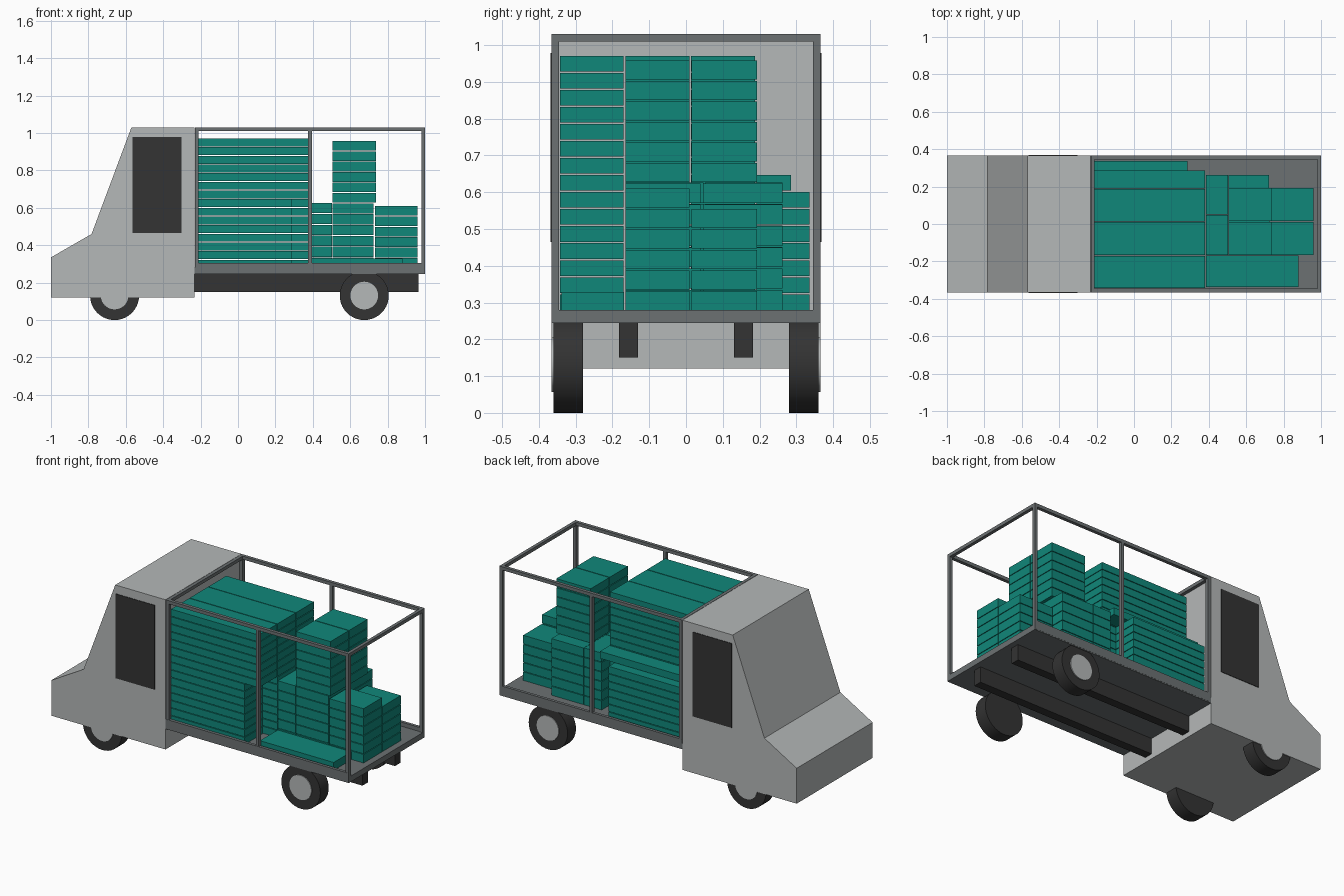
import bpy, bmesh, math
from mathutils import Matrix, Vector

if "Cube" in bpy.data.objects:
    bpy.data.objects.remove(bpy.data.objects["Cube"])


def material(name, rgb):
    m = bpy.data.materials.new(name)
    m.diffuse_color = (*rgb, 1)
    m.use_nodes = True
    m.node_tree.nodes["Principled BSDF"].inputs["Base Color"].default_value = m.diffuse_color
    return m


PAINT = material("cab_light_grey", (0.46, 0.48, 0.48))
FRAME = material("frame_grey", (0.15, 0.165, 0.17))
DARK = material("dark_rubber", (0.033, 0.033, 0.033))
TEAL = material("teal_cargo", (0.005, 0.245, 0.195))


def finish(name, bm, mat):
    bmesh.ops.recalc_face_normals(bm, faces=bm.faces)
    me = bpy.data.meshes.new(name)
    bm.to_mesh(me)
    bm.free()
    me.materials.append(mat)
    ob = bpy.data.objects.new(name, me)
    bpy.context.collection.objects.link(ob)
    return ob


def add_box(bm, x0, x1, y0, y1, z0, z1):
    c = Vector(((x0 + x1) / 2, (y0 + y1) / 2, (z0 + z1) / 2))
    mat = Matrix.Translation(c) @ Matrix.Diagonal((x1 - x0, y1 - y0, z1 - z0, 1))
    bmesh.ops.create_cube(bm, size=1, matrix=mat)


def boxes(name, mat, *dims):
    bm = bmesh.new()
    for d in dims:
        add_box(bm, *d)
    return finish(name, bm, mat)


def stack(name, x0, x1, y0, y1, z0, z1, n):
    """A pile of n equal cartons with hairline gaps."""
    h, g = (z1 - z0) / n, 0.004
    return boxes(name, TEAL, *[(x0, x1, y0, y1, z0 + i * h, z0 + (i + 1) * h - g)
                               for i in range(n)])


def cylinder(name, x, y0, y1, z, r, mat):
    bm = bmesh.new()
    m = Matrix.Translation((x, (y0 + y1) / 2, z)) @ Matrix.Rotation(math.pi / 2, 4, 'X')
    bmesh.ops.create_cone(bm, cap_ends=True, segments=40, radius1=r, radius2=r,
                          depth=abs(y1 - y0), matrix=m)
    ob = finish(name, bm, mat)
    bpy.ops.object.select_all(action='DESELECT')
    bpy.context.view_layer.objects.active = ob
    ob.select_set(True)
    bpy.ops.object.shade_smooth_by_angle(angle=math.radians(30))


# Cab: side profile extruded across the width
W = 0.365
profile = [(-1, 0.12), (-1, 0.335), (-0.783, 0.46), (-0.57, 1.03), (-0.232, 1.03), (-0.232, 0.12)]
bm = bmesh.new()
face = bm.faces.new([bm.verts.new((x, -W, z)) for x, z in profile])
side = bmesh.ops.extrude_face_region(bm, geom=[face])
bmesh.ops.translate(bm, vec=(0, 2 * W, 0),
                    verts=[v for v in side["geom"] if isinstance(v, bmesh.types.BMVert)])
finish("cab", bm, PAINT)

# Side windows
for s, label in ((-1, "right"), (1, "left")):
    a, b = sorted((s * 0.363, s * 0.368))
    boxes("window_" + label, DARK, (-0.565, -0.303, a, b, 0.465, 0.978))

# Load bed with low side rails
boxes("bed_floor", FRAME, (-0.232, 1, -W, W, 0.245, 0.28))
for s, label in ((-1, "right"), (1, "left")):
    a, b = sorted((s * 0.348, s * 0.366))
    boxes("bed_side_rail_" + label, FRAME, (-0.23, 0.999, a, b, 0.25, 0.305))

# Open cargo frame: posts, long top rails and end crossbars
T = 0.02
bars = []
for s in (-1, 1):
    a, b = sorted((s * (W - T), s * W))
    for x in (-0.23, 0.375, 0.98):
        bars.append((x, x + T, a, b, 0.28, 1.01))
    bars.append((-0.23, 1.0, a, b, 1.01, 1.03))
for x in (-0.23, 0.98):
    bars.append((x, x + T, -W + T, W - T, 1.01, 1.03))
boxes("cargo_frame", FRAME, *bars)

# Chassis beams
for s, label in ((-1, "right"), (1, "left")):
    a, b = sorted((s * 0.13, s * 0.182))
    boxes("chassis_beam_" + label, DARK, (-0.232, 0.965, a, b, 0.15, 0.246))

# Wheels
for x, end in ((-0.66, "front"), (0.675, "rear")):
    for s, label in ((-1, "right"), (1, "left")):
        cylinder(f"{end}_tyre_{label}", x, s * 0.28, s * 0.36, 0.131, 0.131, DARK)
        cylinder(f"{end}_hub_{label}", x, s * 0.33, s * 0.365, 0.131, 0.074, PAINT)

# Long cartons behind the cab: lower layers are short, upper ones overhang
F, P = 0.28, 0.0463
stack("long_stack_right_low", -0.21, 0.285, -0.343, -0.17, F, F + 8 * P, 8)
stack("long_stack_right_high", -0.21, 0.38, -0.343, -0.17, F + 8 * P, F + 15 * P, 7)
stack("long_stack_middle", -0.21, 0.38, -0.165, 0.01, F, F + 15 * P, 15)
stack("long_stack_left", -0.21, 0.38, 0.014, 0.187, F, F + 15 * P, 15)
stack("side_stack_low", -0.21, 0.285, 0.191, 0.336, F, F + 7 * P, 7)
stack("side_stack_top", -0.21, 0.38, 0.191, 0.285, F + 7 * P, F + 8 * P, 1)

# Flat carton on the floor
stack("floor_carton", 0.384, 0.88, -0.338, -0.168, F, 0.332, 1)

# Narrow cartons
stack("narrow_stack_right", 0.384, 0.502, -0.165, 0.048, F, 0.63, 6)
stack("narrow_stack_left", 0.384, 0.502, 0.052, 0.262, F, 0.63, 6)

# Twin tower
stack("tower_right_low", 0.506, 0.725, -0.165, 0.04, F, 0.628, 6)
stack("tower_left_low", 0.506, 0.722, 0.046, 0.262, F, 0.628, 6)
stack("tower_right_high", 0.506, 0.737, -0.165, 0.01, 0.628, 0.962, 6)
stack("tower_left_high", 0.506, 0.737, 0.015, 0.193, 0.628, 0.962, 6)

# Tail cartons
stack("tail_stack_right", 0.732, 0.96, -0.165, 0.01, F, 0.614, 6)
stack("tail_stack_left", 0.732, 0.96, 0.015, 0.193, F, 0.558, 5)
